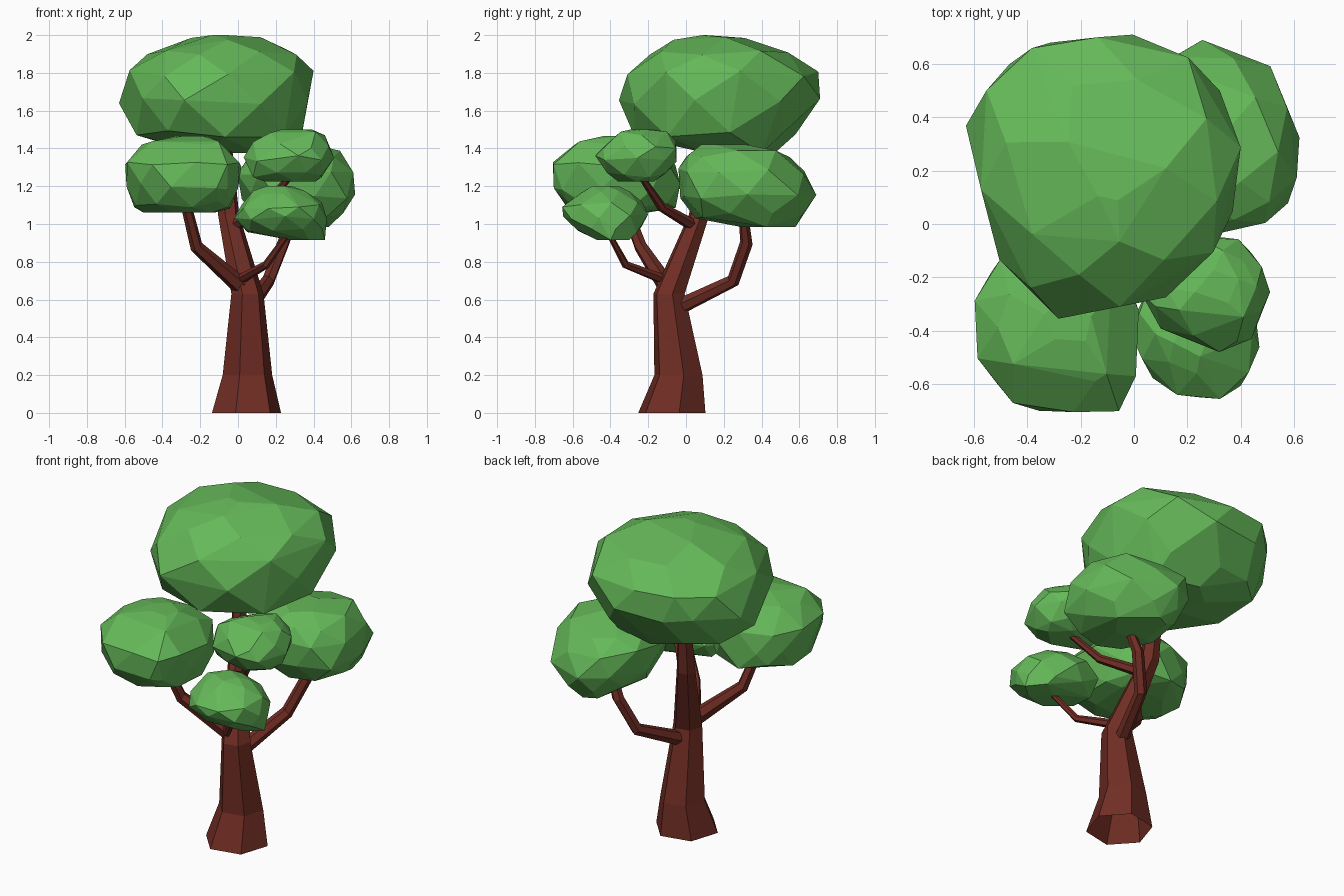
import bpy, bmesh, math, random
from mathutils import Vector

if "Cube" in bpy.data.objects:
    bpy.data.objects.remove(bpy.data.objects["Cube"])


def material(name, rgb):
    m = bpy.data.materials.new(name)
    m.diffuse_color = (*rgb, 1)
    m.use_nodes = True
    m.node_tree.nodes["Principled BSDF"].inputs["Base Color"].default_value = m.diffuse_color
    return m


BARK = material("bark brown", (0.160, 0.026, 0.017))
LEAF = material("leaf green", (0.13, 0.485, 0.10))


def finish(name, bm, mat):
    me = bpy.data.meshes.new(name)
    bm.to_mesh(me)
    bm.free()
    me.materials.append(mat)
    ob = bpy.data.objects.new(name, me)
    bpy.context.collection.objects.link(ob)
    return ob


def tube(name, path, sides=6, level=False, phase=0):
    """Faceted tapering limb, open at its root, through (x, y, z, radius) points."""
    pts = [Vector(p[:3]) for p in path]
    span = pts[-1] - pts[0]
    side = Vector((1, 0, 0)) if level else Vector((span.y, -span.x, 0)).normalized()
    bm = bmesh.new()
    rings = []
    for i, p in enumerate(pts):
        a, b = pts[max(i - 1, 0)], pts[min(i + 1, len(pts) - 1)]
        t = Vector((0, 0, 1)) if level else (b - a).normalized()
        up = t.cross(side).normalized()
        ring = []
        for k in range(sides):
            ang = math.tau * k / sides + math.radians(phase)
            ring.append(bm.verts.new(p + path[i][3] * (side * math.cos(ang) + up * math.sin(ang))))
        rings.append(ring)
    for r, s in zip(rings, rings[1:]):
        for k in range(sides):
            j = (k + 1) % sides
            bm.faces.new((r[k], r[j], s[j], s[k]))
    bm.faces.new(rings[-1])
    return finish(name, bm, BARK)


def clump(name, outline, levels, seed):
    """Faceted leaf mass: a plan outline fitted to (z, x0, x1, y0, y1) at each level."""
    rng = random.Random(seed)
    xs, ys = [p[0] for p in outline], [p[1] for p in outline]
    unit = [Vector(((x - min(xs)) / (max(xs) - min(xs)), (y - min(ys)) / (max(ys) - min(ys))))
            for x, y in outline]
    # staggered copy of the outline for every second level
    mid = Vector((.5, .5))
    half = [mid + ((a + b) / 2 - mid) * 1.06 for a, b in zip(unit, unit[1:] + unit[:1])]
    bm = bmesh.new()
    for i, (z, x0, x1, y0, y1) in enumerate(levels):
        ends = i in (0, len(levels) - 1)
        for p in (half if i % 2 else unit)[::2 if ends else 1]:
            dz = 0 if ends else rng.uniform(-.02, .02)
            u, v = min(max(p.x, 0), 1), min(max(p.y, 0), 1)
            bm.verts.new((x0 + u * (x1 - x0), y0 + v * (y1 - y0), z + dz))
    hull = bmesh.ops.convex_hull(bm, input=bm.verts[:])
    inner = {g for g in hull["geom_interior"] + hull["geom_unused"] if isinstance(g, bmesh.types.BMVert)}
    bmesh.ops.delete(bm, geom=list(inner), context='VERTS')
    bmesh.ops.dissolve_limit(bm, angle_limit=math.radians(8), verts=bm.verts[:], edges=bm.edges[:])
    bmesh.ops.recalc_face_normals(bm, faces=bm.faces[:])
    return finish(name, bm, LEAF)


# Trunk with flared foot, leaning back into the crown
tube("trunk", [(.045, -.075, 0, .187), (.05, -.04, .2, .134), (.05, -.09, .63, .087),
               (-.05, .07, 1.05, .057), (-.07, .12, 1.45, .035)], level=True, phase=12)

# Branches
tube("front_left_branch", [(.04, -.09, .65, .05), (-.22, -.24, .88, .035), (-.28, -.33, 1.12, .028)])
tube("back_right_branch", [(.06, -.04, .56, .044), (.16, .25, .70, .036),
                           (.24, .32, .90, .034), (.31, .30, 1.08, .026)])
tube("front_right_low_branch", [(.0, -.10, .70, .028), (.15, -.32, .785, .021), (.28, -.42, .97, .014)])
tube("front_right_high_branch", [(-.04, .06, .98, .034), (.14, -.13, 1.09, .025), (.29, -.25, 1.27, .016)])

# Leaf masses
clump("top_leaves",
      [(-.63, .37), (-.46, .6), (-.3, .68), (.02, .71), (.36, .5), (.41, .05), (.15, -.27),
       (-.27, -.35), (-.5, -.13)],
      [(1.375, -.22, .2, .08, .48), (1.48, -.57, .34, -.28, .58), (1.65, -.63, .37, -.355, .71),
       (1.80, -.61, .40, -.32, .70), (1.90, -.48, .31, -.19, .54), (1.97, -.27, .12, -.07, .4),
       (2.0, -.15, -.03, .08, .2)], 3)
clump("front_left_leaves",
      [(-.61, -.38), (-.55, -.18), (-.43, -.08), (-.2, -.03), (-.02, -.18), (.02, -.45),
       (-.04, -.66), (-.1, -.705), (-.36, -.705), (-.53, -.6)],
      [(1.06, -.5, -.1, -.52, -.18), (1.1, -.56, -.04, -.63, -.05), (1.2, -.59, 0, -.7, -.03),
       (1.32, -.61, .02, -.705, -.05), (1.42, -.51, -.06, -.59, -.17), (1.465, -.34, -.16, -.44, -.28)], 8)
clump("back_right_leaves",
      [(.24, .69), (.51, .59), (.625, .32), (.58, .07), (.4, -.02), (.2, -.04), (.04, .1),
       (-.01, .35), (.08, .6)],
      [(.985, .18, .48, .28, .58), (1.05, .08, .56, .05, .64), (1.15, .02, .62, -.03, .69),
       (1.28, -.01, .615, -.04, .65), (1.37, .07, .54, 0, .55), (1.42, .2, .4, .08, .33)], 12)
clump("front_right_high_leaves",
      [(.51, -.25), (.44, -.1), (.33, -.04), (.15, -.09), (.03, -.26), (.1, -.39), (.32, -.48), (.44, -.43)],
      [(1.225, .14, .41, -.36, -.17), (1.26, .06, .46, -.43, -.1), (1.35, .03, .51, -.48, -.05),
       (1.42, .06, .5, -.45, -.04), (1.47, .12, .46, -.38, -.1), (1.5, .22, .4, -.3, -.17)], 21)
clump("front_right_low_leaves",
      [(-.02, -.4), (.07, -.59), (.25, -.665), (.4, -.62), (.47, -.47), (.43, -.3), (.25, -.2), (.05, -.25)],
      [(.915, .28, .46, -.47, -.3), (.96, .03, .465, -.59, -.23), (1.04, -.02, .47, -.65, -.2),
       (1.1, 0, .45, -.665, -.22), (1.17, .08, .36, -.56, -.3), (1.2, .14, .29, -.5, -.35)], 34)
